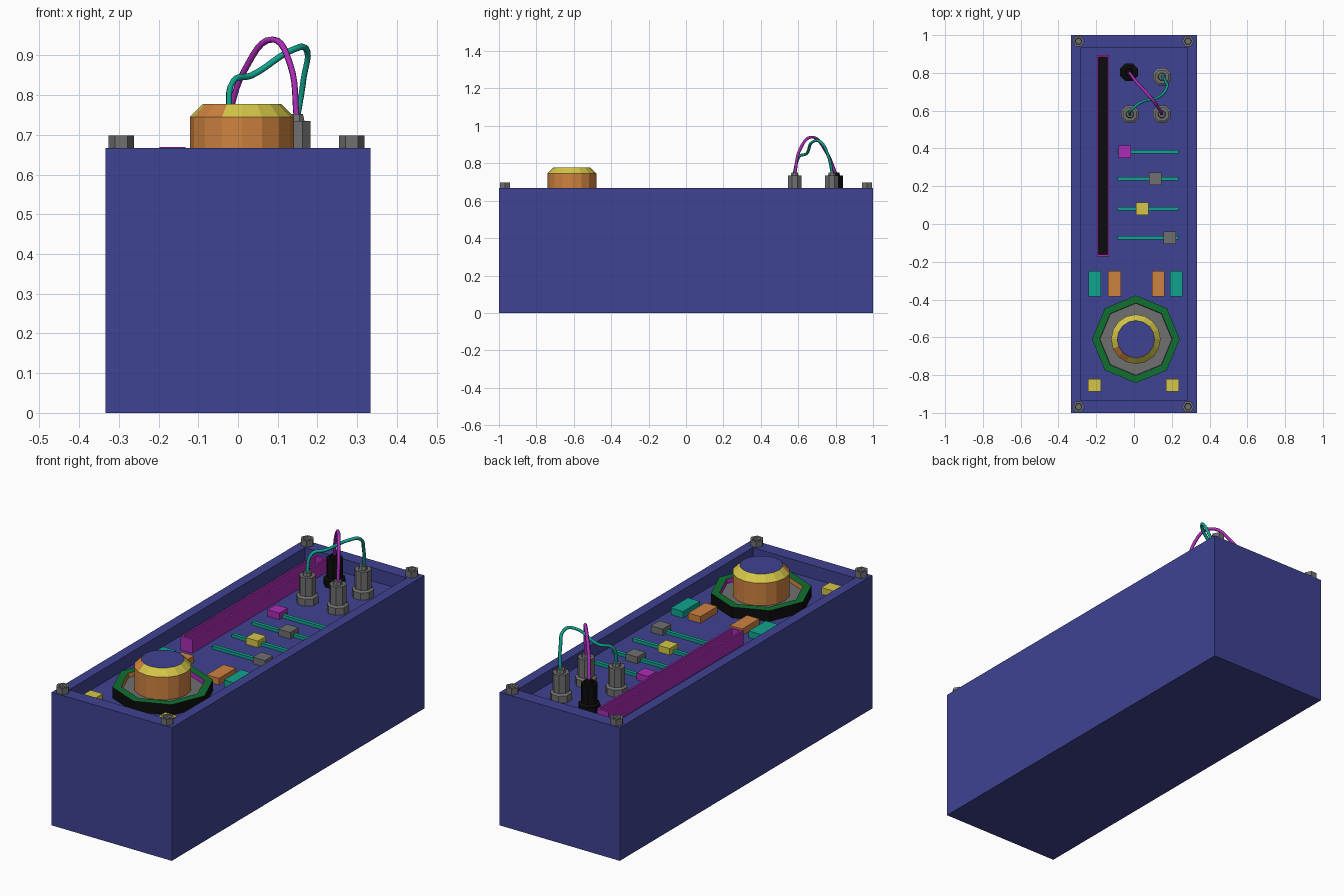
import bpy, bmesh, math

if "Cube" in bpy.data.objects:
    bpy.data.objects.remove(bpy.data.objects["Cube"])


def material(name, rgb):
    m = bpy.data.materials.new(name)
    lin = [((c / 255 + 0.055) / 1.055) ** 2.4 if c > 10 else c / 255 / 12.92 for c in rgb]
    m.diffuse_color = (*lin, 1)
    m.use_nodes = True
    m.node_tree.nodes["Principled BSDF"].inputs["Base Color"].default_value = m.diffuse_color
    return m


BLUE = material("blue", (62, 66, 146))
GREY = material("grey", (112, 112, 112))
ORANGE = material("orange", (206, 130, 64))
YELLOW = material("yellow", (212, 198, 72))
TEAL = material("teal", (16, 163, 142))
PURPLE = material("purple", (172, 44, 182))
GREEN = material("green", (16, 112, 48))
BLACK = material("black", (12, 12, 12))


def finish(bm, name, mats):
    bmesh.ops.recalc_face_normals(bm, faces=bm.faces)
    me = bpy.data.meshes.new(name)
    bm.to_mesh(me)
    bm.free()
    for m in mats:
        me.materials.append(m)
    ob = bpy.data.objects.new(name, me)
    bpy.context.collection.objects.link(ob)
    return ob


def new_box(lo, hi):
    bm = bmesh.new()
    bmesh.ops.create_cube(bm, size=1)
    for v in bm.verts:
        v.co = [lo[i] if v.co[i] < 0 else hi[i] for i in range(3)]
    return bm


def box(name, lo, hi, mat):
    return finish(new_box(lo, hi), name, [mat])


def tray(name, lo, hi, wall, floor_z, mats):
    """Box whose top is sunk to a floor; the floor takes the last material."""
    bm = new_box(lo, hi)
    bm.normal_update()
    top = max(bm.faces, key=lambda f: f.calc_center_median().z)
    bmesh.ops.inset_region(bm, faces=[top], thickness=min(wall) * 0.5)
    for v in top.verts:
        for i in range(2):
            low = v.co[i] < (lo[i] + hi[i]) / 2
            v.co[i] = lo[i] + wall[i] if low else hi[i] - wall[i]
    floor = bmesh.ops.extrude_discrete_faces(bm, faces=[top])["faces"][0]
    for v in floor.verts:
        v.co.z = floor_z
    floor.material_index = len(mats) - 1
    return finish(bm, name, mats)


def turned(name, centre, sides, profile, mats, phase=0.0, rule=None):
    """Turned part: profile of (radius, z, material index of band leading to that ring)."""
    bm = bmesh.new()
    rings = []
    for r, z, _ in profile:
        rings.append([bm.verts.new((centre[0] + r * math.cos(phase + math.tau * k / sides),
                                    centre[1] + r * math.sin(phase + math.tau * k / sides), z))
                      for k in range(sides)])
    for j in range(1, len(rings)):
        for k in range(sides):
            n = (k + 1) % sides
            f = bm.faces.new((rings[j - 1][k], rings[j - 1][n], rings[j][n], rings[j][k]))
            f.material_index = profile[j][2]
            if rule:
                c = f.calc_center_median()
                ang = math.degrees(math.atan2(c.y - centre[1], c.x - centre[0]))
                f.material_index = rule(j, ang, f.material_index)
    bm.faces.new(rings[0])
    bm.faces.new(rings[-1]).material_index = len(mats) - 1
    return finish(bm, name, mats)


def cable(name, points, mat, radius=0.008):
    cu = bpy.data.curves.new(name, 'CURVE')
    cu.dimensions = '3D'
    cu.bevel_depth = radius
    cu.bevel_resolution = 1
    cu.resolution_u = 6
    sp = cu.splines.new('BEZIER')
    sp.bezier_points.add(len(points) - 1)
    for bp, p in zip(sp.bezier_points, points):
        bp.co = p
        bp.handle_left_type = bp.handle_right_type = 'AUTO'
    cu.materials.append(mat)
    bpy.context.collection.objects.link(bpy.data.objects.new(name, cu))


P = 0.60  # control panel height

# Case with sunken control panel
tray("case", (-0.333, -1, 0), (0.333, 1, 0.667), (0.05, 0.067), P, [BLUE])

# Corner bolts with sunken heads
for x in (-0.294, 0.286):
    for y in (-0.968, 0.968):
        turned("corner_bolt", (x, y), 6,
               [(0.032, 0.66, 0), (0.032, 0.698, 0), (0.02, 0.698, 0), (0.017, 0.688, 0)], [GREY])

# Long open channel with a black floor
tray("strip_channel", (-0.197, -0.173, P - 0.005), (-0.132, 0.895, 0.669), (0.009, 0.012),
     0.61, [PURPLE, BLACK])

# Sliders: track and handle
for y, x, mat in ((0.382, -0.048, PURPLE), (0.24, 0.112, GREY),
                  (0.08, 0.044, YELLOW), (-0.073, 0.19, GREY)):
    box("slider_track", (-0.087, y - 0.009, P - 0.005), (0.235, y + 0.009, 0.615), TEAL)
    box("slider_handle", (x - 0.033, y - 0.033, P - 0.005), (x + 0.033, y + 0.033, 0.633), mat)

# Push buttons
for x, mat in ((-0.208, TEAL), (-0.104, ORANGE), (0.128, ORANGE), (0.224, TEAL)):
    box("push_button", (x - 0.034, -0.383, P - 0.005), (x + 0.034, -0.248, 0.633), mat)
for x in (-0.21, 0.204):
    box("square_button", (x - 0.034, -0.886, P - 0.005), (x + 0.034, -0.82, 0.633), YELLOW)

# Octagonal dial surround: black side, green rim, coloured inner wall, grey floor
DIAL = (0.01, -0.61)
turned("dial_surround", DIAL, 8,
       [(0.232, P - 0.005, 0), (0.232, 0.654, 0), (0.192, 0.654, 1), (0.19, 0.632, 2)],
       [BLACK, GREEN, ORANGE, PURPLE, GREY],
       rule=lambda j, a, m: 3 if j == 3 and abs(a) < 90 else m)

# Dial knob: orange body, yellow bevel with orange marker, blue cap
turned("dial_knob", DIAL, 16,
       [(0.131, 0.625, 0), (0.131, 0.745, 0), (0.099, 0.777, 1)],
       [ORANGE, YELLOW, BLUE],
       rule=lambda j, a, m: 0 if j == 2 and -158 < a < -112 else m)

# Cable sockets
for x, y, mat in ((-0.022, 0.581, GREY), (0.147, 0.581, GREY),
                  (0.147, 0.78, GREY), (-0.026, 0.803, BLACK)):
    turned("socket", (x, y), 8,
           [(0.051, P - 0.005, 0), (0.051, 0.635, 0), (0.039, 0.642, 0), (0.039, 0.735, 0),
            (0.022, 0.735, 0), (0.018, 0.752, 0)], [mat], phase=math.pi / 8)

# Patch cables
cable("purple_cable", [(-0.026, 0.803, 0.74), (0.015, 0.75, 0.86), (0.088, 0.67, 0.94),
                       (0.132, 0.61, 0.875), (0.148, 0.581, 0.74)], PURPLE)
cable("teal_cable", [(-0.022, 0.577, 0.74), (-0.012, 0.605, 0.835), (0.035, 0.643, 0.85),
                     (0.14, 0.678, 0.915), (0.171, 0.715, 0.917), (0.165, 0.76, 0.84),
                     (0.149, 0.783, 0.74)], TEAL)
